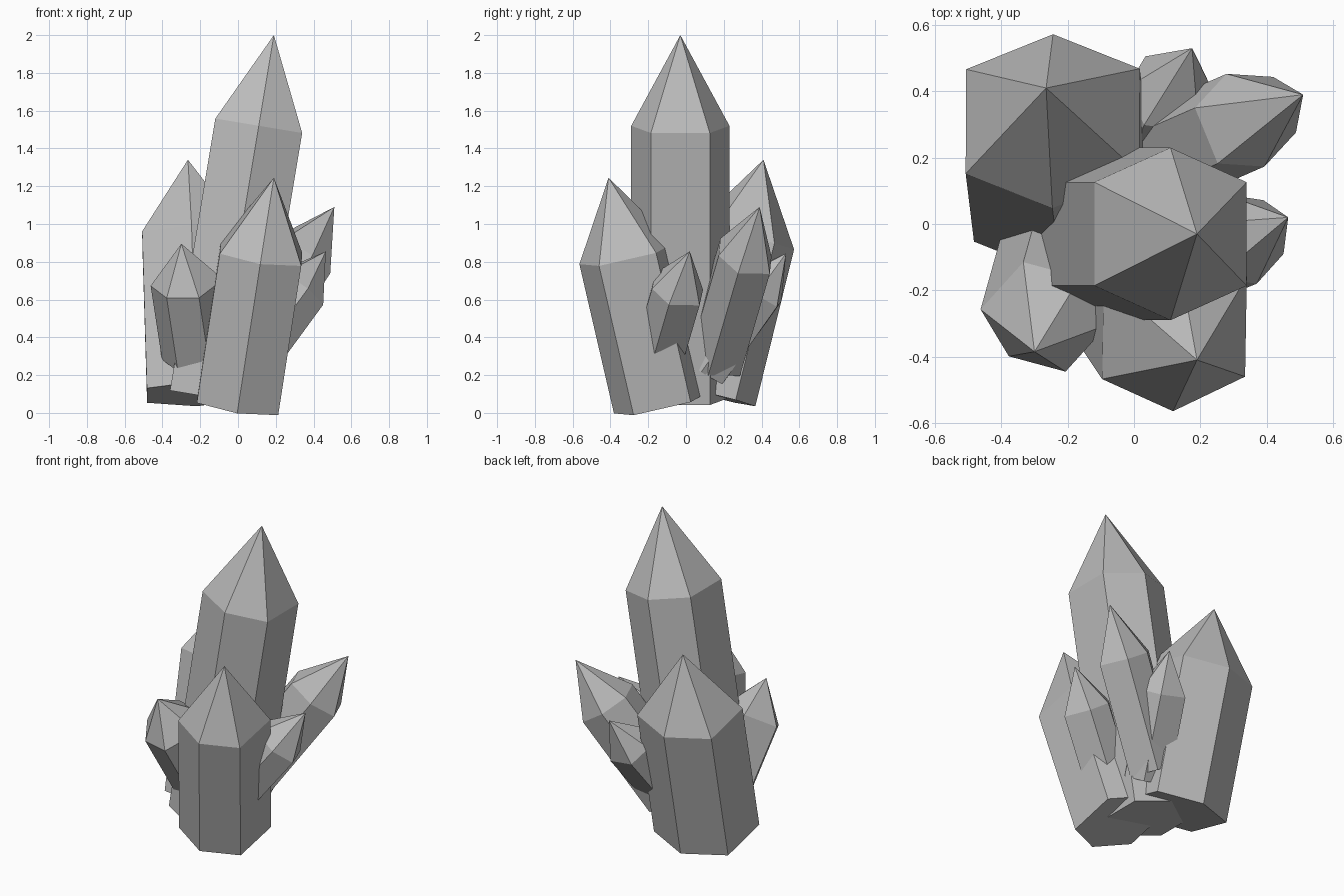
import bpy, bmesh
from math import radians
from mathutils import Vector, Matrix

cube = bpy.data.objects.get("Cube")
if cube:
    bpy.data.objects.remove(cube, do_unlink=True)

# One plain grey mineral colour
stone = bpy.data.materials.new("grey_mineral")
stone.use_nodes = True
grey = (0.5, 0.5, 0.5, 1.0)
stone.diffuse_color = grey
shader = stone.node_tree.nodes["Principled BSDF"]
shader.inputs["Base Color"].default_value = grey
shader.inputs["Roughness"].default_value = 0.8


def crystal(name, base, shoulder, tip, half_width, half_depth, spin=0):
    """Six-sided prism from base to shoulder, closed by a pointed tip."""
    base, shoulder, tip = Vector(base), Vector(shoulder), Vector(tip)
    turn = Vector((0, 0, 1)).rotation_difference(shoulder - base).to_matrix()
    turn = turn @ Matrix.Rotation(radians(spin), 3, "Z")
    w, d = half_width, half_depth
    section = [(0, d), (-w, 0.6 * d), (-w, -0.6 * d),
               (0, -d), (w, -0.6 * d), (w, 0.6 * d)]

    bm = bmesh.new()
    lower, upper = [[bm.verts.new(centre + turn @ Vector((x, y, 0))) for x, y in section]
                    for centre in (base, shoulder)]
    point = bm.verts.new(tip)
    bm.faces.new(lower[::-1])
    for i in range(6):
        j = (i + 1) % 6
        bm.faces.new((lower[i], lower[j], upper[j], upper[i]))
        bm.faces.new((upper[i], upper[j], point))
    bmesh.ops.recalc_face_normals(bm, faces=bm.faces)

    mesh = bpy.data.meshes.new(name)
    bm.to_mesh(mesh)
    bm.free()
    mesh.materials.append(stone)
    obj = bpy.data.objects.new(name, mesh)
    bpy.context.collection.objects.link(obj)


# Large crystals
crystal("main_crystal", (-0.13, -0.03, 0.08), (0.11, -0.03, 1.52), (0.19, -0.03, 2.0), 0.233, 0.26)
crystal("front_crystal", (0.0, -0.13, 0.055), (0.122, -0.313, 0.845), (0.19, -0.41, 1.245), 0.218, 0.258)
crystal("back_left_crystal", (-0.22, 0.105, 0.10), (-0.245, 0.31, 0.93), (-0.265, 0.41, 1.34), 0.262, 0.27)

# Small leaning crystals
crystal("front_left_crystal", (-0.21, -0.065, 0.30), (-0.27, -0.28, 0.69), (-0.30, -0.385, 0.895), 0.162, 0.18, -39)
crystal("back_right_crystal", (-0.025, 0.155, 0.29), (0.336, 0.313, 0.83), (0.51, 0.39, 1.09), 0.157, 0.151, 22)
crystal("right_crystal", (0.02, -0.165, 0.245), (0.32, -0.045, 0.655), (0.465, 0.02, 0.855), 0.136, 0.144, 20)
crystal("back_crystal", (0.0, 0.10, 0.24), (0.115, 0.39, 0.65), (0.175, 0.53, 0.845), 0.127, 0.141, 85)
